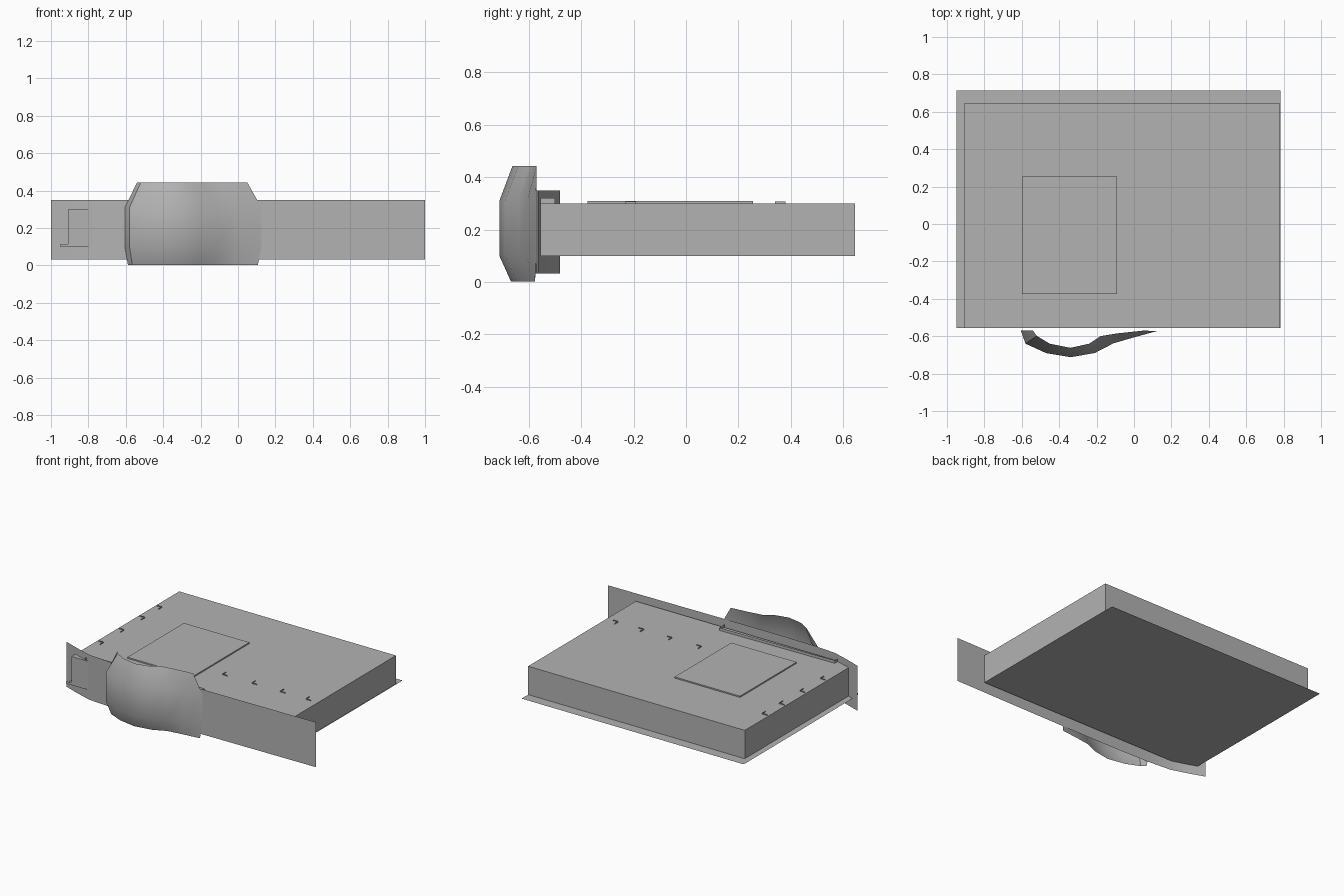
import bpy
import bmesh

if "Cube" in bpy.data.objects:
    bpy.data.objects.remove(bpy.data.objects["Cube"])

grey = bpy.data.materials.new("light_grey")
grey.diffuse_color = (0.45, 0.45, 0.45, 1)
grey.use_nodes = True
grey.node_tree.nodes["Principled BSDF"].inputs["Base Color"].default_value = grey.diffuse_color


def finish(name, bm, smooth=None):
    me = bpy.data.meshes.new(name)
    bm.to_mesh(me)
    bm.free()
    ob = bpy.data.objects.new(name, me)
    bpy.context.collection.objects.link(ob)
    me.materials.append(grey)
    if smooth:
        bpy.ops.object.select_all(action='DESELECT')
        ob.select_set(True)
        bpy.context.view_layer.objects.active = ob
        bpy.ops.object.shade_smooth_by_angle(angle=smooth)
    return ob


def box(name, x0, x1, y0, y1, z0, z1):
    bm = bmesh.new()
    bmesh.ops.create_cube(bm, size=1)
    for v in bm.verts:
        v.co = (x0 + (v.co.x + .5) * (x1 - x0),
                y0 + (v.co.y + .5) * (y1 - y0),
                z0 + (v.co.z + .5) * (z1 - z0))
    return finish(name, bm)


def loft(name, rows, smooth=None):
    """Sheet through rows of points, lowest row first."""
    bm = bmesh.new()
    grid = [[bm.verts.new(p) for p in row] for row in rows]
    for a, b in zip(grid, grid[1:]):
        for i in range(len(a) - 1):
            bm.faces.new((a[i], a[i + 1], b[i + 1], b[i]))
    return finish(name, bm, smooth)


def wall(name, path, z0, z1, smooth=None):
    return loft(name, [[(x, y, z) for x, y in path] for z in (z0, z1)], smooth)


# main slab with a raised plate on top
box("body_slab", -.91, .78, -.555, .645, .1, .3)
box("top_plate", -.6, -.09, -.375, .255, .3, .309)

# thin base sheet with lips at the back and left
loft("base_sheet", [[(.782, y, z), (-.95, y, z)] for y, z in
                    ((-.555, .099), (.02, .097), (.65, .097), (.715, .098))])
wall("base_corner_lip", [(-.95, -.557), (-.8, -.557)], .099, .115)

# thin bowed front panel
wall("front_panel", [(-1, -.48), (-.88, -.523), (-.77, -.557), (-.6, -.57),
                     (-.35, -.575), (.1, -.572), (.55, -.567), (1, -.562)],
     .033, .35, .6)

# low U-shaped rim behind the bulge
wall("rear_rim", [(-.8, -.555), (-.8, -.515), (.09, -.5), (.09, -.555)], .3, .32)

# open bulging shell on the front, with tapered top and bottom
mid = [(-.605, -.57), (-.58, -.64), (-.47, -.69), (-.34, -.712),
       (-.21, -.69), (-.11, -.638), (0, -.606), (.125, -.572)]
rim = [(-.54, -.57), (-.52, -.598), (-.45, -.64), (-.34, -.662),
       (-.24, -.64), (-.18, -.6), (-.09, -.585), (.05, -.57)]
low = [(m[0] * .75 + r[0] * .25, r[1] - .006) for m, r in zip(mid, rim)]
loft("front_bulge", [[(x, y, z) for x, y in row] for row, z in
                     ((low, .003), (mid, .1), (mid, .31), (rim, .443))], .6)

# small upright corner marks in two rows on the slab
for i, y in enumerate((.36, .17, -.06, -.29)):
    wall(f"left_mark_{i}", [(-.9, y + .02), (-.86, y + .02), (-.86, y - .02)], .3, .307)
for i, x in enumerate((.06, .29, .51, .71)):
    wall(f"right_mark_{i}", [(x - .02, -.19), (x - .02, -.23), (x + .02, -.23)], .3, .307)
